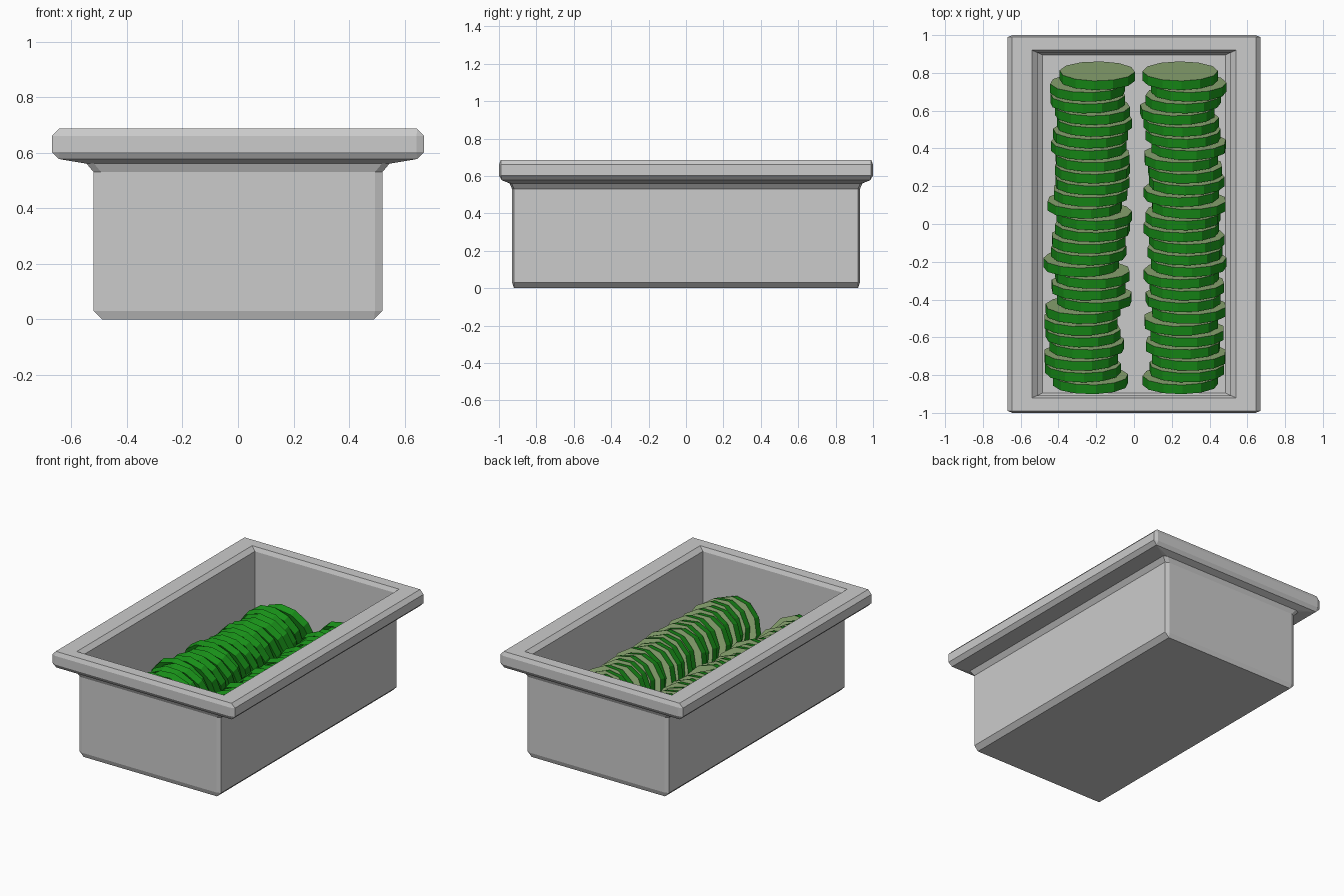
import bpy, bmesh, math, random
from mathutils import Matrix

if "Cube" in bpy.data.objects:
    bpy.data.objects.remove(bpy.data.objects["Cube"])

random.seed(4)


def material(name, rgb):
    m = bpy.data.materials.new(name)
    m.diffuse_color = (*rgb, 1)
    m.use_nodes = True
    m.node_tree.nodes["Principled BSDF"].inputs["Base Color"].default_value = m.diffuse_color
    return m


def finish(name, bm, mats=()):
    me = bpy.data.meshes.new(name)
    bm.to_mesh(me)
    bm.free()
    ob = bpy.data.objects.new(name, me)
    bpy.context.collection.objects.link(ob)
    for m in mats:
        me.materials.append(m)
    return ob


# Pan: lofted rectangles with clipped corners, from outer base up and down inside
# (half x, half y, z, corner clipped)
rings = [
    (0.49, 0.92, 0.0, False),
    (0.52, 0.93, 0.03, True),
    (0.52, 0.93, 0.53, True),
    (0.545, 0.943, 0.56, True),
    (0.645, 0.985, 0.577, False),
    (0.67, 1.0, 0.602, True),
    (0.67, 1.0, 0.66, True),
    (0.645, 0.99, 0.686, False),
    (0.54, 0.92, 0.686, False),
    (0.512, 0.908, 0.66, False),
    (0.512, 0.908, 0.05, False),
    (0.485, 0.895, 0.03, False),
]
bm = bmesh.new()
loops = []
for hx, hy, z, clipped in rings:
    cx, cy = (0.027, 0.011) if clipped else (0, 0)
    pts = [(hx, -hy + cy), (hx, hy - cy), (hx - cx, hy), (-hx + cx, hy),
           (-hx, hy - cy), (-hx, -hy + cy), (-hx + cx, -hy), (hx - cx, -hy)]
    loops.append([bm.verts.new((x, y, z)) for x, y in pts])
for a, b in zip(loops, loops[1:]):
    for i in range(8):
        j = (i + 1) % 8
        bm.faces.new((a[i], a[j], b[j], b[i]))
bm.faces.new(loops[0][::-1])
bm.faces.new(loops[-1])
bmesh.ops.remove_doubles(bm, verts=bm.verts, dist=1e-5)
bmesh.ops.recalc_face_normals(bm, faces=bm.faces)
finish("pan", bm)

# Cucumber slices: two leaning rows, back cut face pale, rest green
rind = material("rind", (0.01, 0.30, 0.01))
flesh = material("flesh", (0.29, 0.43, 0.19))
TILT = math.radians(15)
ROWS = {
    "left": [-.195, -.245, -.245, -.22, -.21, -.23, -.24, -.22, -.22, -.22,
             -.23, -.26, -.21, -.22, -.24, -.24, -.28, -.22, -.24, -.21,
             -.27, -.28, -.27, -.25, -.28, -.27, -.23],
    "right": [.245, .29, .26, .23, .25, .26, .29, .25, .27, .28,
              .25, .29, .26, .25, .28, .27, .29, .25, .28, .26,
              .29, .25, .28, .26, .29, .28, .245],
}
for side, xs in ROWS.items():
    bm = bmesh.new()
    for i, x in enumerate(xs):
        y = 0.785 - i * 1.61 / (len(xs) - 1)
        # axis of each slice points back and slightly up
        mat = (Matrix.Translation((x, y, 0.25))
               @ Matrix.Rotation(TILT - math.pi / 2, 4, 'X')
               @ Matrix.Rotation(random.uniform(0, 6.28), 4, 'Z'))
        new = bmesh.ops.create_cone(bm, cap_ends=True, segments=12, radius1=0.2,
                                    radius2=0.2, depth=0.05, matrix=mat)
        for f in {f for v in new["verts"] for f in v.link_faces}:
            f.normal_update()
            f.material_index = int(len(f.verts) > 4 and f.normal.y > 0.5)
    finish("cucumber_row_" + side, bm, (rind, flesh))
